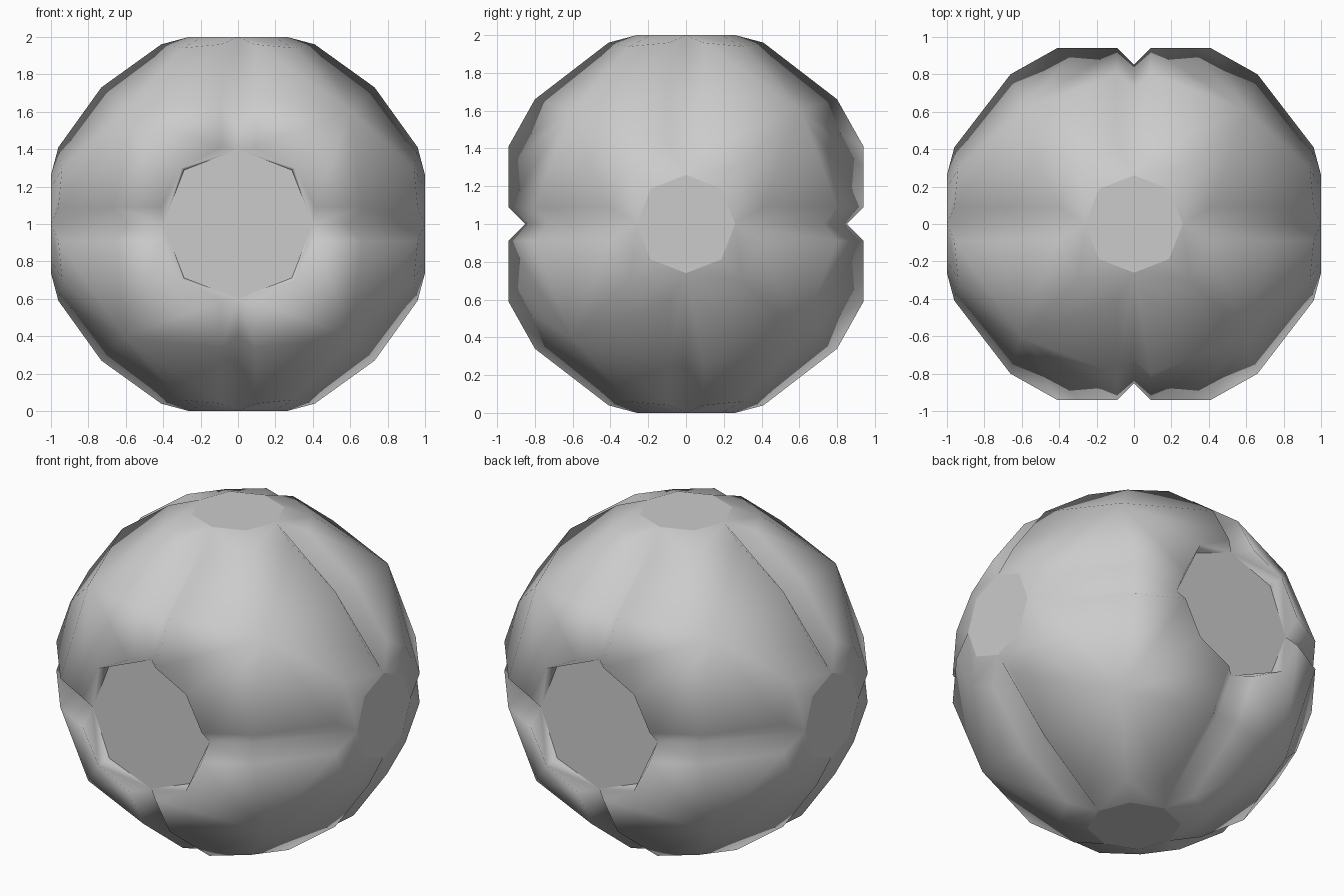
import bpy, bmesh
from mathutils import Vector

cube = bpy.data.objects.get("Cube")
if cube:
    bpy.data.objects.remove(cube, do_unlink=True)

grey = bpy.data.materials.new("plain grey")
grey.use_nodes = True
colour = (0.6, 0.6, 0.6, 1)
grey.diffuse_color = colour
grey.node_tree.nodes["Principled BSDF"].inputs["Base Color"].default_value = colour

# Per axis: cap distance, cap radius, rim distance (rim sits where the grooves start)
CAP = [(1.0, 0.26), (0.85, 0.40), (1.0, 0.26)]
RIM = [(0.96, 0.41), (0.94, 0.41), (0.96, 0.41)]
RIM_CORNER = [(0.94, 0.30), (0.94, 0.30), (0.94, 0.30)]
GROOVE = 0.09
LIP_MID = {(0, 1): (0.66, 0.80), (1, 2): (0.80, 0.66), (0, 2): (0.73, 0.73)}


def point(**parts):
    return Vector((parts.get("x", 0), parts.get("y", 0), parts.get("z", 0)))


def on_axes(*pairs):
    """Point from (axis, value) pairs."""
    return point(**{"xyz"[axis]: value for axis, value in pairs})


def octant_faces():
    """Faces of the bulging panel, its groove walls and cap quarters in the +++ corner."""
    faces, caps = [], []
    centre = Vector((0.605, 0.605, 0.605))
    for a in range(3):
        height, radius = CAP[a]
        rim_h, rim_r = RIM[a]
        corner_h, corner_r = RIM_CORNER[a]
        b, c = [k for k in range(3) if k != a]
        cap_corner = on_axes((a, height), (b, radius * 0.72), (c, radius * 0.72))
        rim_corner = on_axes((a, corner_h), (b, corner_r), (c, corner_r))
        for side, other in ((b, c), (c, b)):
            # Groove running from this cap towards the cap on the side axis
            cap_edge = on_axes((a, height), (side, radius))
            lip_end = on_axes((a, rim_h), (side, rim_r), (other, GROOVE))
            pair = (min(a, side), max(a, side))
            lip_mid = on_axes(*zip(pair, LIP_MID[pair]), (other, GROOVE))
            floor_mid = on_axes(*[(k, v * 0.91) for k, v in zip(pair, LIP_MID[pair])])
            faces.append((cap_edge, lip_end, rim_corner, cap_corner))
            faces.append((lip_end, lip_mid, centre, rim_corner))
            faces.append((cap_edge, floor_mid, lip_mid, lip_end))
            caps.append((on_axes((a, height)), cap_edge, cap_corner))
    return faces, caps


# Shell: repeat the corner in all eight directions
bm = bmesh.new()
faces, caps = octant_faces()
for sx in (1, -1):
    for sy in (1, -1):
        for sz in (1, -1):
            for group, smooth in ((faces, True), (caps, False)):
                for corners in group:
                    verts = [bm.verts.new((p.x * sx, p.y * sy, p.z * sz + 1)) for p in corners]
                    bm.faces.new(verts).smooth = smooth
bmesh.ops.remove_doubles(bm, verts=bm.verts, dist=0.001)
bmesh.ops.recalc_face_normals(bm, faces=bm.faces)

# Crisp border between each flat cap and the smooth panels
for edge in bm.edges:
    if len({f.smooth for f in edge.link_faces}) == 2:
        edge.smooth = False

mesh = bpy.data.meshes.new("grooved_ball")
bm.to_mesh(mesh)
bm.free()
mesh.materials.append(grey)
bpy.context.collection.objects.link(bpy.data.objects.new("grooved_ball", mesh))
